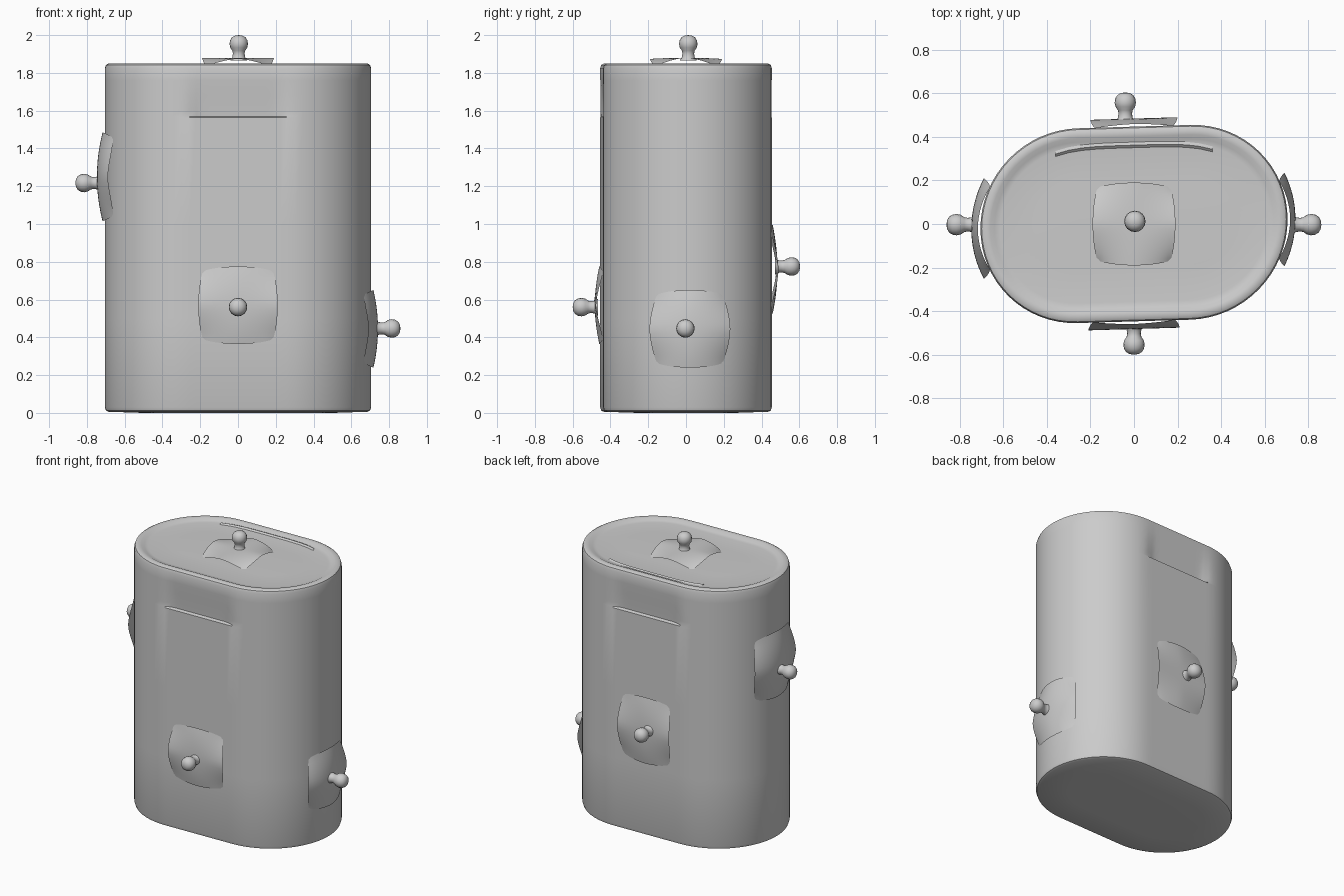
import bpy, bmesh, math
from mathutils import Vector

if "Cube" in bpy.data.objects:
    bpy.data.objects.remove(bpy.data.objects["Cube"])

grey = bpy.data.materials.new("plain grey")
grey.diffuse_color = (0.6, 0.6, 0.6, 1)
grey.use_nodes = True
grey.node_tree.nodes["Principled BSDF"].inputs["Base Color"].default_value = grey.diffuse_color
R, L, SHEAR = 0.447, 0.258, 0.03   # end radius, half straight length, slight skew


def finish(name, bm, angle=40):
    bmesh.ops.recalc_face_normals(bm, faces=bm.faces)
    me = bpy.data.meshes.new(name)
    bm.to_mesh(me)
    bm.free()
    me.materials.append(grey)
    ob = bpy.data.objects.new(name, me)
    bpy.context.collection.objects.link(ob)
    bpy.ops.object.select_all(action='DESELECT')
    ob.select_set(True)
    bpy.context.view_layer.objects.active = ob
    bpy.ops.object.shade_smooth_by_angle(angle=math.radians(angle))
    return ob


def outline(inset):
    """Stadium outline, inset from the wall."""
    r, pts = R - inset, []
    for s in (1, -1):
        for i in range(33):
            a = -math.pi / 2 + math.pi * i / 32
            pts.append((s * (L + r * math.cos(a)), s * r * math.sin(a)))
        for i in range(1, 14):
            pts.append((s * L * (1 - 2 * i / 14), s * r))
    return [(x, y + SHEAR * x) for x, y in pts]


def bridge(bm, rings):
    for a, b in zip(rings, rings[1:]):
        n = len(a)
        for i in range(n):
            bm.faces.new((a[i], a[(i + 1) % n], b[(i + 1) % n], b[i]))


# canister body: rounded rim, sunken lid, pressed grip above a ledge front and back
# each ring: inset, height, depth of the grip
profile = [(0.2, 0.0, 0), (0.02, 0.006, 0), (0.006, 0.012, 0), (0, 0.03, 0), (0, 0.5, 0),
           (0, 1.0, 0), (0, 1.563, 0), (0, 1.57, 0.022), (0, 1.60, 0.02), (0, 1.68, 0.012),
           (0, 1.76, 0.004), (0, 1.825, 0), (0.006, 1.842, 0), (0.02, 1.85, 0),
           (0.045, 1.848, 0), (0.065, 1.838, 0), (0.09, 1.834, 0), (0.25, 1.838, 0)]
bm = bmesh.new()
rings = []
for inset, z, grip in profile:
    ring = []
    for x, y in outline(inset):
        d = grip * max(0, min(1, (0.27 - abs(x)) / 0.06))
        ring.append(bm.verts.new((x, y - math.copysign(d, y), z)))
    rings.append(ring)
bridge(bm, rings)
bm.faces.new(rings[0])
bm.faces.new(rings[-1])
finish("canister_body", bm)

# curved groove in the lid near the back edge
bm = bmesh.new()
pairs = []
for i in range(13):
    x = -0.36 + 0.06 * i
    y = 0.362 + SHEAR * x - 0.03 * (abs(x) / 0.36) ** 4
    pairs.append([bm.verts.new((x, y + dy, 1.834 + dz)) for dy, dz in ((-0.012, 0), (0.0, 0.01), (0.014, 0.004))])
for a, b in zip(pairs, pairs[1:]):
    for j in (0, 1):
        bm.faces.new((a[j], a[j + 1], b[j + 1], b[j]))
finish("lid_ridge", bm, 20)


def surface(side, u, v, w, z0):
    """Point on a side of the body, lifted by w."""
    if side in ("front", "back"):
        s = -1 if side == "front" else 1
        return (u, s * (R + w) + SHEAR * u, z0 + v)
    if side in ("left", "right"):
        s = -1 if side == "left" else 1
        a = u / R
        x = s * (L + (R + w) * math.cos(a))
        return (x, (R + w) * math.sin(a) + SHEAR * x, z0 + v)
    return (u, v, 1.838 + w)


def mount(side, z0, hu, hv, lift, slit):
    """Raised patch: its edges stand off the wall, its corners blend into it."""
    n = 16
    bm = bmesh.new()
    grid = []
    for i in range(n + 1):
        row = []
        for j in range(n + 1):
            p, q = 2 * i / n - 1, 2 * j / n - 1
            w = (lift + (slit - lift) * q * q) * (1 - abs(p * q) ** 1.5 * 1.15)
            # round the outline a little towards the corners
            k = 1 - 0.12 * p * p * q * q
            row.append(bm.verts.new(surface(side, p * hu * k, q * hv * k, w, z0)))
        grid.append(row)
    for i in range(n):
        for j in range(n):
            bm.faces.new((grid[i][j], grid[i + 1][j], grid[i + 1][j + 1], grid[i][j + 1]))
    finish(side + "_mount", bm)


def knob(side, base, direction):
    """Round-headed knob on a short neck."""
    prof = [(0.045, -0.012), (0.034, 0.005), (0.031, 0.025), (0.034, 0.04), (0.045, 0.056),
            (0.049, 0.075), (0.046, 0.094), (0.036, 0.11), (0.02, 0.119)]
    bm = bmesh.new()
    rings = [[bm.verts.new((r * math.cos(math.tau * i / 16), r * math.sin(math.tau * i / 16), z))
              for i in range(16)] for r, z in prof]
    bridge(bm, rings)
    bm.faces.new(rings[0])
    tip = bm.verts.new((0, 0, 0.122))
    for i in range(16):
        bm.faces.new((rings[-1][i], rings[-1][(i + 1) % 16], tip))
    ob = finish(side + "_knob", bm, 60)
    ob.location = base
    ob.rotation_euler = Vector(direction).to_track_quat('Z', 'Y').to_euler()


# five mounts and knobs
mount("front", 0.57, 0.21, 0.205, 0.035, 0.012)
knob("front", (0, -0.478, 0.56), (0, -1, 0))
mount("back", 0.76, 0.20, 0.235, 0.037, 0.012)
knob("back", (-0.04, 0.482, 0.775), (0, 1, 0))
mount("left", 1.25, 0.22, 0.235, 0.042, 0.012)
knob("left", (-0.739, -0.003, 1.217), (-1, 0, 0))
mount("right", 0.445, 0.205, 0.205, 0.036, 0.012)
knob("right", (0.738, -0.003, 0.447), (1, 0, 0))
mount("top", 0, 0.19, 0.19, 0.042, 0.036)
knob("top", (0.004, 0.012, 1.878), (0, 0, 1))
